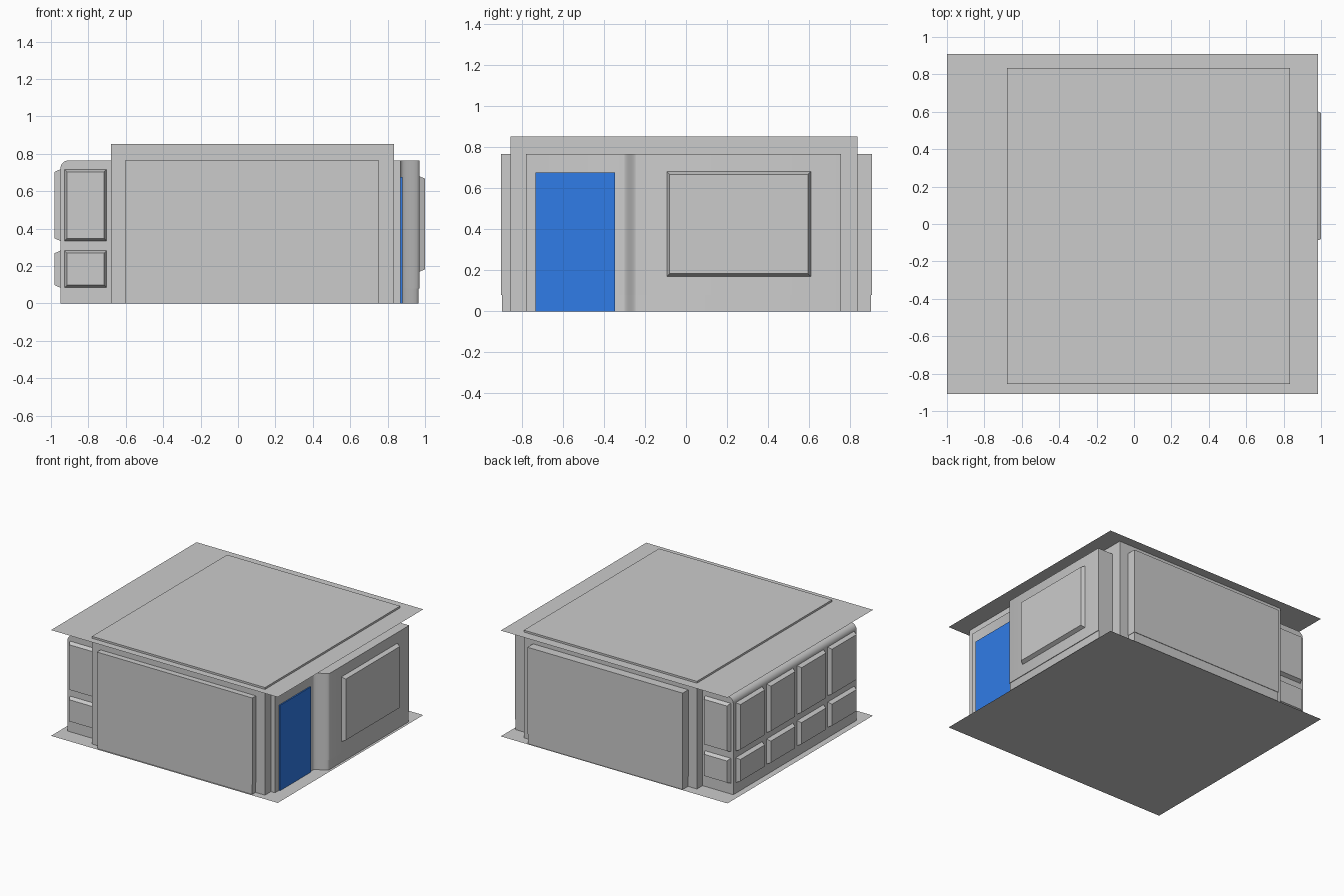
import bpy
import bmesh
import math
from mathutils import Matrix

if "Cube" in bpy.data.objects:
    bpy.data.objects.remove(bpy.data.objects["Cube"])


def add_mesh(name, verts, faces):
    me = bpy.data.meshes.new(name)
    me.from_pydata(verts, [], faces)
    bm = bmesh.new()
    bm.from_mesh(me)
    if len(faces) > 1:
        bmesh.ops.recalc_face_normals(bm, faces=bm.faces)
    bm.to_mesh(me)
    bm.free()
    ob = bpy.data.objects.new(name, me)
    bpy.context.collection.objects.link(ob)
    return ob


def box(name, x, y, z):
    ob = prism(name, [(x[0], y[0]), (x[1], y[0]), (x[1], y[1]), (x[0], y[1])],
               lambda a, b, t: (a, b, t), z)
    return ob


def prism(name, profile, place, span):
    """Extrude a 2D outline; place maps (a, b, depth) to xyz."""
    n = len(profile)
    verts = [place(a, b, t) for t in span for a, b in profile]
    faces = [tuple(range(n))[::-1], tuple(range(n, 2 * n))]
    faces += [(i, (i + 1) % n, n + (i + 1) % n, n + i) for i in range(n)]
    return add_mesh(name, verts, faces)


def sheet(name, x, y, z):
    return add_mesh(name, [(x[0], y[0], z), (x[1], y[0], z), (x[1], y[1], z), (x[0], y[1], z)],
                    [(0, 1, 2, 3)])


def window(name, center, width, z, angle, depth=0.03, taper=0.018):
    """Tapered raised window; at angle 0 it faces -y."""
    w, h = width / 2, (z[1] - z[0]) / 2
    verts = []
    for d, t in ((0.01, 0), (-depth, taper)):
        verts += [(s * (w - t), d, u * (h - t))
                  for s, u in ((-1, -1), (1, -1), (1, 1), (-1, 1))]
    faces = [(3, 2, 1, 0), (4, 5, 6, 7)]
    faces += [(i, (i + 1) % 4, 4 + (i + 1) % 4, 4 + i) for i in range(4)]
    ob = add_mesh(name, verts, faces)
    ob.data.transform(Matrix.Translation((center[0], center[1], (z[0] + z[1]) / 2))
                      @ Matrix.Rotation(angle, 4, 'Z'))
    return ob


# floor and roof sheets
sheet("floor", (-1.0, 0.985), (-0.91, 0.91), 0.0)
sheet("roof", (-1.0, 0.985), (-0.91, 0.91), 0.837)

# central block rising just through the roof
box("main_block", (-0.68, 0.835), (-0.855, 0.835), (0, 0.852))

# raised wall panels on front and back, each on a slightly recessed plinth
for side, inner, outer in (("front", -0.85, -0.90), ("back", 0.83, 0.905)):
    sign = 1 if outer > 0 else -1
    box(side + "_panel", (-0.605, 0.755), sorted((inner, outer)), (0.08, 0.765))
    box(side + "_plinth", (-0.602, 0.752), sorted((inner, outer - 0.004 * sign)), (0, 0.08))

# left bay with a rounded top edge
r = 0.045
arc = [(-0.95 + r - r * math.cos(a), 0.765 - r + r * math.sin(a))
       for a in [i * math.pi / 12 for i in range(7)]]
bay = prism("left_bay", [(-0.67, 0), (-0.95, 0)] + arc + [(-0.67, 0.765)],
            lambda a, b, t: (a, t, b), (-0.775, 0.765))

# bay windows: four columns on the side, one at each end, two rows
for row, z in (("lower", (0.08, 0.287)), ("upper", (0.33, 0.722))):
    for i in range(4):
        window(f"left_window_{row}_{i + 1}", (-0.95, -0.58 + 0.383 * i), 0.34, z, -math.pi / 2)
    window("bay_front_window_" + row, (-0.815, -0.775), 0.235, z, 0)
    window("bay_back_window_" + row, (-0.815, 0.765), 0.235, z, math.pi)

# right wall: door recess sweeping out to the window bay
def right_profile(out):
    pts = [(0.82, -0.78), (0.87, -0.78)]
    for i in range(9):
        s = i / 8
        ease = s * s * (3 - 2 * s)
        pts.append((0.87 + (out - 0.87) * ease, -0.305 + 0.065 * s))
    return pts + [(out, 0.755), (0.82, 0.755)]


for name, out, z in (("right_wall", 0.97, (0.08, 0.765)), ("right_wall_plinth", 0.965, (0, 0.08))):
    prism(name, right_profile(out), lambda a, b, t: (a, b, t), z)

# large right window
window("right_window", (0.97, 0.257), 0.71, (0.165, 0.685), math.pi / 2)

# blue door
door = box("door", (0.865, 0.88), (-0.732, -0.345), (0, 0.675))
blue = bpy.data.materials.new("door_blue")
blue.diffuse_color = (0.03, 0.2, 0.8, 1)
blue.use_nodes = True
blue.node_tree.nodes["Principled BSDF"].inputs["Base Color"].default_value = blue.diffuse_color
door.data.materials.append(blue)

# smooth the curved parts
bpy.ops.object.select_all(action='DESELECT')
for n in ("left_bay", "right_wall", "right_wall_plinth"):
    ob = bpy.data.objects[n]
    ob.select_set(True)
    bpy.context.view_layer.objects.active = ob
bpy.ops.object.shade_smooth_by_angle(angle=math.radians(35))
